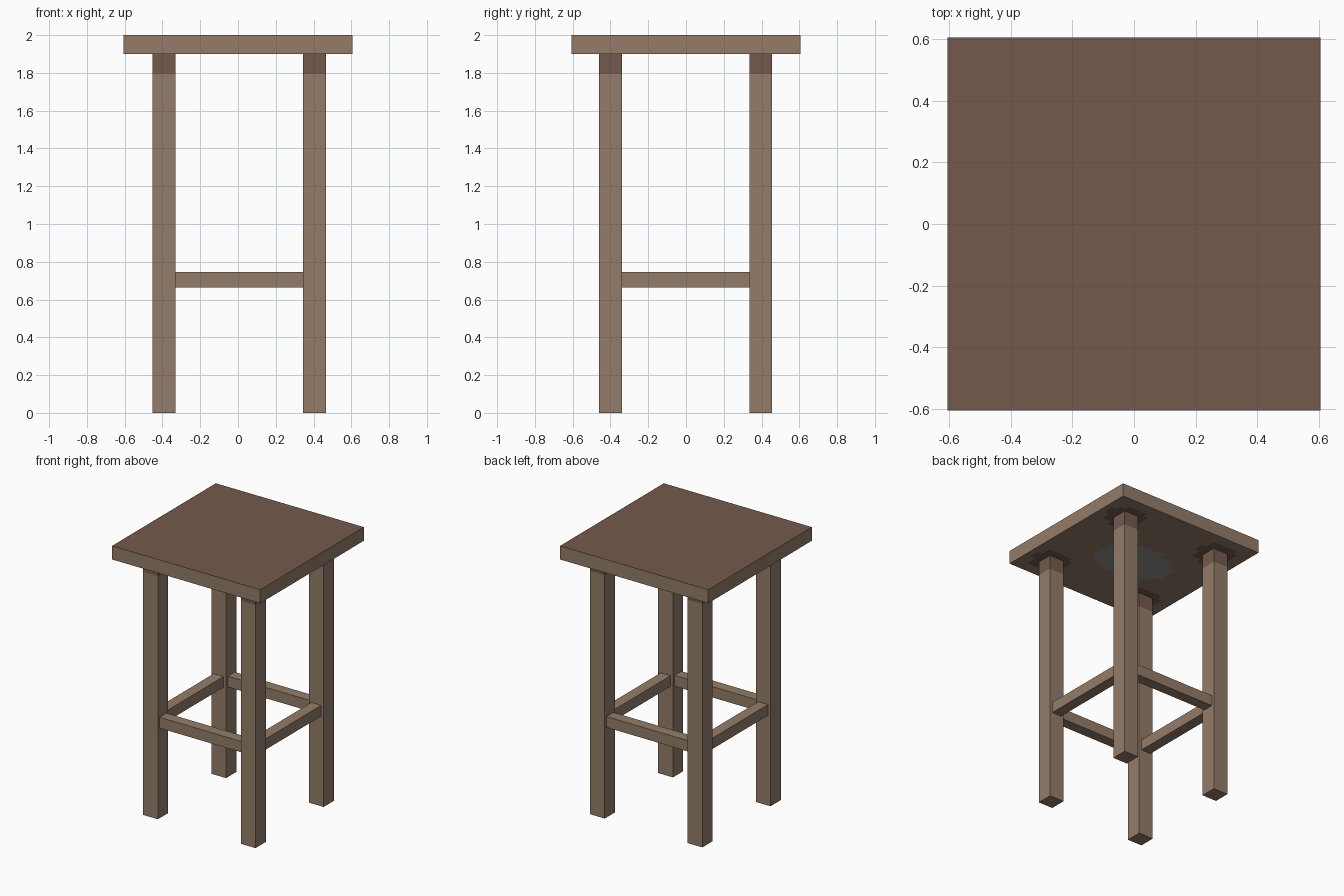
import bpy, bmesh, math
from mathutils import Vector

if "Cube" in bpy.data.objects:
    bpy.data.objects.remove(bpy.data.objects["Cube"])


def material(name, rgb):
    m = bpy.data.materials.new(name)
    m.diffuse_color = (*rgb, 1)
    m.use_nodes = True
    m.node_tree.nodes["Principled BSDF"].inputs["Base Color"].default_value = m.diffuse_color
    return m


LIGHT, DARK, GREY = 0, 1, 2
MATS = [material("light_wood", (0.296, 0.202, 0.144)),
        material("dark_wood", (0.178, 0.102, 0.074)),
        material("grey_patch", (0.28, 0.285, 0.26))]


def box(name, lo, hi, cuts=(), rule=None):
    """Axis-aligned box, sliced by (axis, position) cuts, coloured by a face rule."""
    bm = bmesh.new()
    bmesh.ops.create_cube(bm, size=1)
    for v in bm.verts:
        v.co = Vector(lo[i] + (v.co[i] + 0.5) * (hi[i] - lo[i]) for i in range(3))
    for axis, pos in cuts:
        n, p = Vector(), Vector()
        n[axis], p[axis] = 1, pos
        bmesh.ops.bisect_plane(bm, geom=bm.verts[:] + bm.edges[:] + bm.faces[:],
                               plane_co=p, plane_no=n)
    bm.normal_update()
    if rule:
        for f in bm.faces:
            f.material_index = rule(f.calc_center_median(), f.normal)
    me = bpy.data.meshes.new(name)
    bm.to_mesh(me)
    bm.free()
    for m in MATS:
        me.materials.append(m)
    ob = bpy.data.objects.new(name, me)
    bpy.context.collection.objects.link(ob)
    return ob


LEG_X = {"left": -0.392, "right": 0.405}
LEG_Y = {"front": -0.40, "back": 0.395}
H = 0.06      # half leg width
S = 0.04      # half stretcher width
SEAT_Z = 1.9


# Seat: dark top, light sides, stained underside
def seat_rule(c, n):
    if n.z > 0.5:
        return DARK
    if n.z < -0.5:
        if any(math.hypot(c.x - x, c.y - y) < 0.14
               for x in LEG_X.values() for y in LEG_Y.values()):
            return DARK
        if ((c.x + 0.03) / 0.29) ** 2 + ((c.y + 0.05) / 0.2) ** 2 < 1:
            return GREY
    return LIGHT


grid = [(a, -0.56 + 0.04 * i) for a in (0, 1) for i in range(29)]
box("seat", (-0.605, -0.605, SEAT_Z), (0.605, 0.605, 2.0), grid, seat_rule)

# Legs with dark tops
for ny, y in LEG_Y.items():
    for nx, x in LEG_X.items():
        box(f"{ny}_{nx}_leg", (x - H, y - H, 0), (x + H, y + H, SEAT_Z),
            [(2, 1.795)], lambda c, n: DARK if c.z > 1.795 else LIGHT)

# Stretchers between the legs
Z0, Z1 = 0.665, 0.745
for ny, y in LEG_Y.items():
    box(f"{ny}_stretcher", (LEG_X["left"] + H, y - S, Z0), (LEG_X["right"] - H, y + S, Z1))
for nx, x in LEG_X.items():
    box(f"{nx}_stretcher", (x - S, LEG_Y["front"] + H, Z0), (x + S, LEG_Y["back"] - H, Z1))
